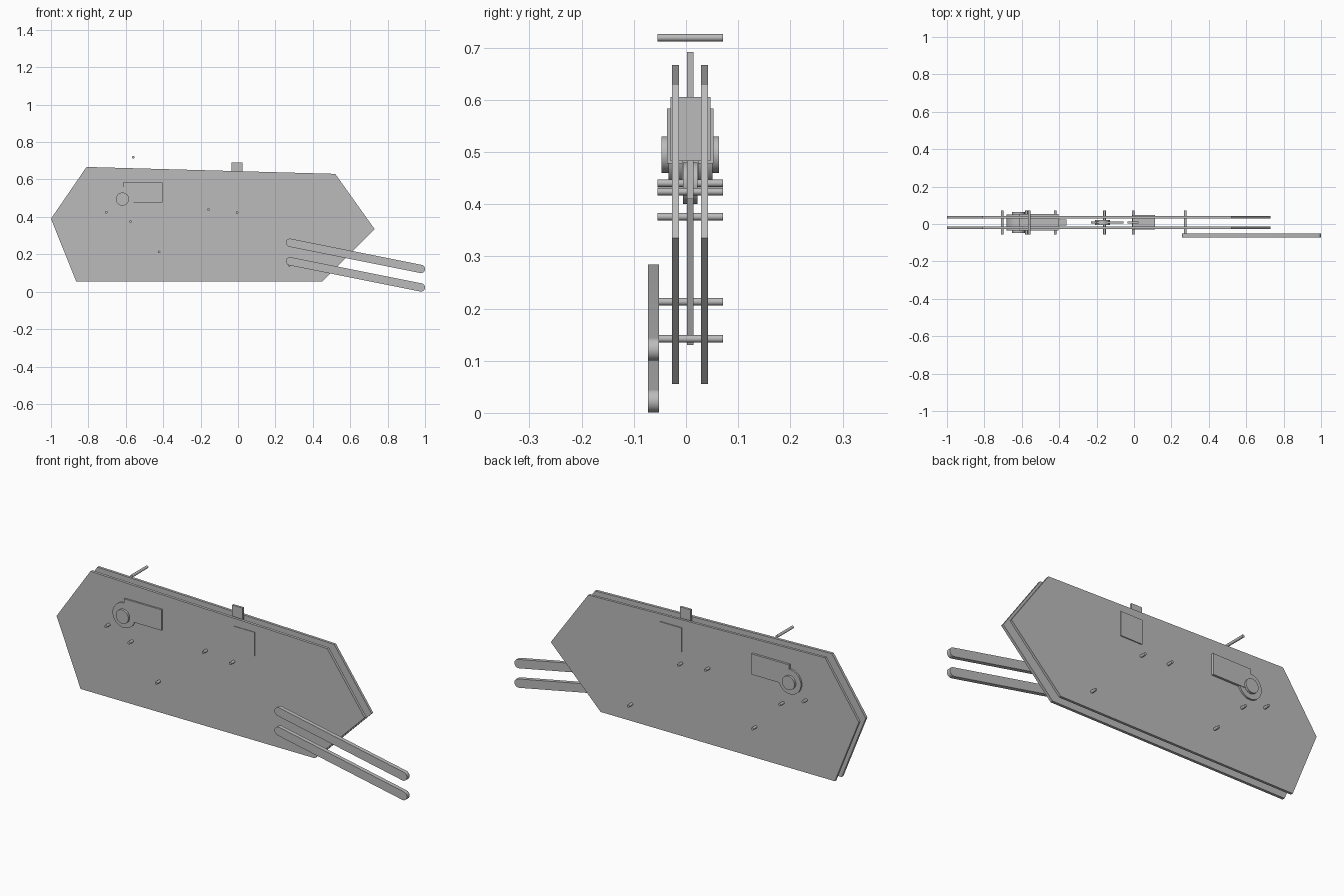
import bpy, bmesh, math
from mathutils import Vector

cube = bpy.data.objects.get("Cube")
if cube:
    bpy.data.objects.remove(cube, do_unlink=True)

grey = bpy.data.materials.new("plain grey")
grey.use_nodes = True
grey.diffuse_color = (0.5, 0.5, 0.5, 1)
grey.node_tree.nodes["Principled BSDF"].inputs["Base Color"].default_value = (0.5, 0.5, 0.5, 1)


def extrude(name, outline, y0, y1, smooth=False):
    """Solid made from an x-z outline running from y0 to y1."""
    bm = bmesh.new()
    face = bm.faces.new([bm.verts.new((x, y0, z)) for x, z in outline])
    new = bmesh.ops.extrude_face_region(bm, geom=[face])["geom"]
    verts = [v for v in new if isinstance(v, bmesh.types.BMVert)]
    bmesh.ops.translate(bm, verts=verts, vec=(0, y1 - y0, 0))
    bmesh.ops.recalc_face_normals(bm, faces=bm.faces)
    mesh = bpy.data.meshes.new(name)
    bm.to_mesh(mesh)
    bm.free()
    mesh.materials.append(grey)
    obj = bpy.data.objects.new(name, mesh)
    bpy.context.collection.objects.link(obj)
    if smooth:
        bpy.ops.object.select_all(action='DESELECT')
        obj.select_set(True)
        bpy.context.view_layer.objects.active = obj
        bpy.ops.object.shade_smooth_by_angle(angle=math.radians(35))
    return obj


def box(name, x0, x1, y0, y1, z0, z1):
    return extrude(name, [(x0, z0), (x1, z0), (x1, z1), (x0, z1)], y0, y1)


def arc(cx, cz, r, start, sweep, n):
    return [(cx + r * math.cos(start + sweep * i / n),
             cz + r * math.sin(start + sweep * i / n)) for i in range(n + 1)]


def cylinder(name, x, z, r, y0, y1, n=32):
    return extrude(name, arc(x, z, r, 0, math.tau, n)[:-1], y0, y1, True)


def slot(name, a, b, r, y0, y1):
    """Bar with rounded ends between two centres."""
    d = Vector(b) - Vector(a)
    t = math.atan2(d.y, d.x)
    pts = arc(*b, r, t - math.pi / 2, math.pi, 16) + arc(*a, r, t + math.pi / 2, math.pi, 16)
    return extrude(name, pts, y0, y1, True)


# Twin side plates
plate = [(-0.865, 0.055), (0.45, 0.055), (0.73, 0.335),
         (0.52, 0.63), (-0.81, 0.667), (-1.0, 0.39)]
extrude("front_plate", plate, -0.027, -0.013)
extrude("back_plate", plate, 0.029, 0.042)

# Parallel arms
for name, z in (("upper_arm", 0.262), ("lower_arm", 0.163)):
    slot(name, (0.278, z), (0.978, z - 0.14), 0.022, -0.073, -0.052)

# Cross pins
pins = [(-0.56, 0.719), (-0.705, 0.425), (-0.575, 0.376), (-0.422, 0.213),
        (-0.158, 0.44), (-0.005, 0.424), (0.275, 0.142)]
for i, (x, z) in enumerate(pins):
    cylinder("cross_pin_%d" % (i + 1), x, z, 0.007, -0.055, 0.071, 20)

# Drive unit with its round housing, hub and output block
box("drive_box", -0.615, -0.405, -0.036, 0.053, 0.478, 0.583)
cylinder("drive_housing", -0.618, 0.497, 0.063, -0.034, 0.051, 48)
cylinder("drive_hub", -0.618, 0.495, 0.035, -0.047, 0.063, 40)
box("drive_output", -0.41, -0.36, -0.008, 0.024, 0.44, 0.53)

# Actuator box
box("actuator_box", -0.008, 0.113, -0.03, 0.047, 0.483, 0.605)

# Latch tab and swinging lever between the plates
box("latch_tab", -0.035, 0.025, 0.002, 0.014, 0.41, 0.692)
extrude("lever", [(-0.23, 0.44), (-0.21, 0.13), (-0.17, 0.13), (-0.055, 0.41),
                  (-0.055, 0.46), (-0.2, 0.48)], 0.002, 0.014)
cylinder("lever_boss", -0.168, 0.44, 0.04, -0.006, 0.022)
